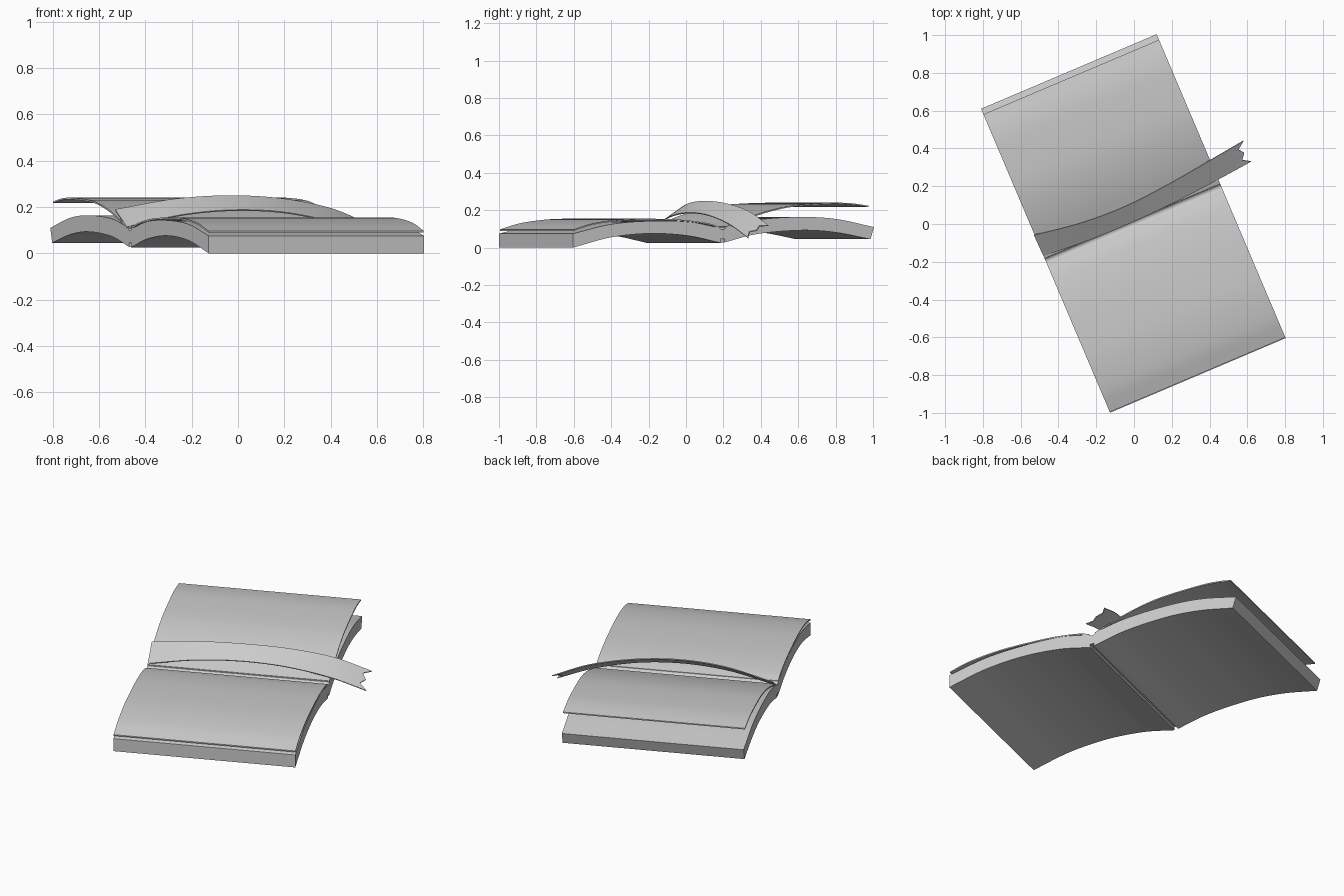
import bpy, bmesh, math
from mathutils import Vector, Matrix

if "Cube" in bpy.data.objects:
    bpy.data.objects.remove(bpy.data.objects["Cube"])

TURN = Matrix.Rotation(math.radians(23), 4, 'Z')   # whole book is turned on the table
S0, S1 = -0.507, 0.503                             # extent along the spine


def smooth_path(pts, n):
    """Catmull-Rom samples through a few control points."""
    p = [Vector(q) for q in pts]
    p = [2 * p[0] - p[1]] + p + [2 * p[-1] - p[-2]]
    segs, out = len(pts) - 1, []
    for k in range(n + 1):
        x = k / n * segs
        i = min(int(x), segs - 1)
        f = x - i
        a, b, c, d = p[i:i + 4]
        out.append(0.5 * (2 * b + (c - a) * f + (2 * a - 5 * b + 4 * c - d) * f ** 2
                          + (3 * b - a - 3 * c + d) * f ** 3))
    return out


def loft(name, rings):
    """Skin a row of closed four-corner sections and cap both ends."""
    bm = bmesh.new()
    rows = [[bm.verts.new(TURN @ Vector(c)) for c in r] for r in rings]
    for a, b in zip(rows, rows[1:]):
        for i in range(4):
            j = (i + 1) % 4
            bm.faces.new((a[i], a[j], b[j], b[i]))
    bm.faces.new(rows[0])
    bm.faces.new(rows[-1])
    bmesh.ops.recalc_face_normals(bm, faces=bm.faces)
    mesh = bpy.data.meshes.new(name)
    bm.to_mesh(mesh)
    bm.free()
    ob = bpy.data.objects.new(name, mesh)
    bpy.context.collection.objects.link(ob)
    bpy.ops.object.select_all(action='DESELECT')
    ob.select_set(True)
    bpy.context.view_layer.objects.active = ob
    bpy.ops.object.shade_smooth_by_angle(angle=math.radians(30))
    return ob


def slab(name, bottom, top, n=32):
    """Curved slab running along the spine; profiles are (across, height)."""
    lo, hi = smooth_path(bottom, n), smooth_path(top, n)
    return loft(name, [((S0, a.x, a.y), (S1, a.x, a.y), (S1, b.x, b.y), (S0, b.x, b.y))
                       for a, b in zip(lo, hi)])


def sheet(name, top, thick=0.007):
    return slab(name, [(t, z - thick) for t, z in top], top)


# page blocks on either side of the spine
slab("front_page_block",
     [(-.87, 0), (-.65, .055), (-.42, .076), (-.2, .063), (-.01, .025)],
     [(-.87, .075), (-.65, .125), (-.43, .142), (-.2, .138), (-.018, .106)])
slab("back_page_block",
     [(.858, .045), (.65, .082), (.45, .093), (.2, .073), (.01, .028)],
     [(.878, .11), (.66, .153), (.45, .164), (.2, .149), (.018, .11)])

# hollow joint between the blocks
slab("spine_joint",
     [(-.024, .05), (-.012, .046), (0, .045), (.012, .046), (.024, .05)],
     [(-.024, .112), (-.011, .1), (0, .097), (.011, .1), (.022, .112)], 12)

# loose top pages
sheet("front_top_page",
      [(-.866, .097), (-.75, .13), (-.6, .15), (-.45, .155), (-.25, .15), (-.1, .133), (-.022, .113)])
sheet("lifted_page",
      [(.02, .113), (.1, .142), (.2, .178), (.32, .21), (.45, .23), (.66, .24), (.76, .236), (.846, .224)])

# ribbon bookmark arching over the spine
low = smooth_path([(-.508, .031, .115), (-.25, .014, .168), (0, .012, .188),
                   (.25, .022, .175), (.5, .042, .125), (.7, .0615, .055)], 40)
high = smooth_path([(-.511, .152, .19), (-.25, .114, .235), (0, .104, .25),
                    (.25, .122, .238), (.5, .152, .195), (.706, .178, .12)], 40)
edge_cut = [0, .045, .02, .045, 0]                 # zigzag end, by position across
fold = Vector((0, .003, -.005))
rings_by_edge = []
strips = []
for k in range(4):
    rings = []
    for i, (a, b) in enumerate(zip(low, high)):
        corners = []
        for m in (k, k + 1):
            p = a.lerp(b, m / 4)
            if i == 40:                            # pull the end back along the ribbon
                d = (a - low[39]).normalized()
                p = p - d * edge_cut[m]
            corners.append(p)
        if 37 < i < 40:
            continue
        rings.append((corners[0], corners[1], corners[1] + fold, corners[0] + fold))
    strips.append(loft("ribbon_strip", rings))

# join the strips into one ribbon and drop the inner walls
bpy.ops.object.select_all(action='DESELECT')
for s in strips:
    s.select_set(True)
bpy.context.view_layer.objects.active = strips[0]
bpy.ops.object.join()
ribbon = strips[0]
ribbon.name = "ribbon_bookmark"
bm = bmesh.new()
bm.from_mesh(ribbon.data)
bmesh.ops.remove_doubles(bm, verts=bm.verts, dist=1e-5)
seen = {}
for f in bm.faces:
    seen.setdefault(frozenset(v.index for v in f.verts), []).append(f)
inner = [f for g in seen.values() if len(g) > 1 for f in g]
bmesh.ops.delete(bm, geom=inner, context='FACES_ONLY')
bmesh.ops.recalc_face_normals(bm, faces=bm.faces)
bm.to_mesh(ribbon.data)
bm.free()
